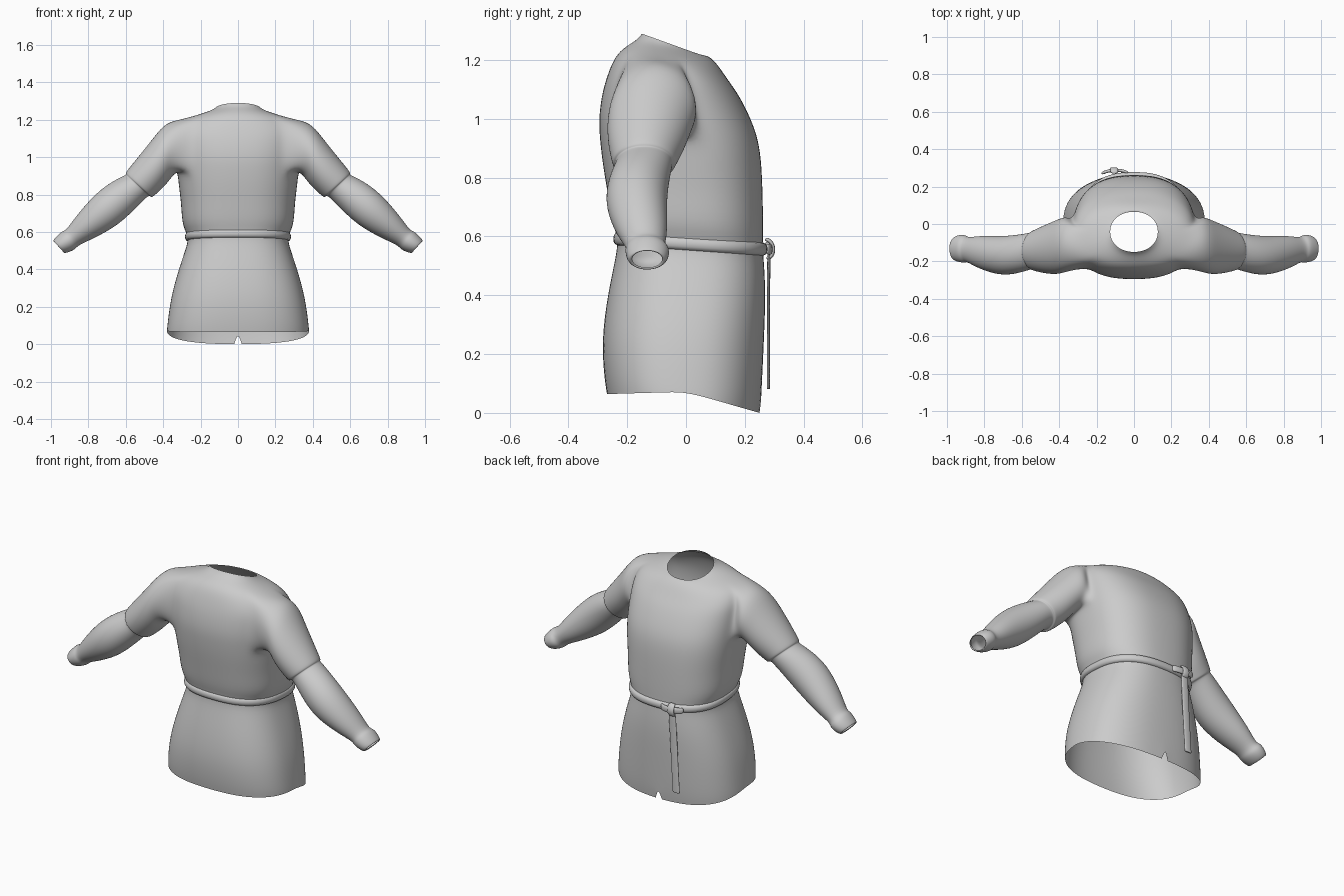
import bpy, bmesh, math
from mathutils import Vector

if "Cube" in bpy.data.objects:
    bpy.data.objects.remove(bpy.data.objects["Cube"])

cloth = bpy.data.materials.new("grey_cloth")
cloth.use_nodes = True
cloth.diffuse_color = (0.6, 0.6, 0.6, 1)
cloth.node_tree.nodes["Principled BSDF"].inputs["Base Color"].default_value = (0.6, 0.6, 0.6, 1)


def finish(bm, name, levels=2, mirror=False):
    bmesh.ops.recalc_face_normals(bm, faces=bm.faces)
    for f in bm.faces:
        f.smooth = True
    mesh = bpy.data.meshes.new(name)
    bm.to_mesh(mesh)
    bm.free()
    mesh.materials.append(cloth)
    ob = bpy.data.objects.new(name, mesh)
    bpy.context.collection.objects.link(ob)
    if mirror:
        ob.modifiers.new("mirror", "MIRROR")
    sub = ob.modifiers.new("subdivision", "SUBSURF")
    sub.levels = sub.render_levels = levels
    sub.boundary_smooth = "PRESERVE_CORNERS"
    return ob


def oval(angle, rx, y0, y1, z0, z1, p=0.8):
    """Point on a rounded-square oval whose height runs from z0 (-y) to z1 (+y)."""
    c, s = math.cos(angle), math.sin(angle)
    t = math.copysign(abs(s) ** p, s) / 2 + 0.5
    x = 0 if abs(c) < 1e-6 else math.copysign(rx * abs(c) ** p, c)
    return Vector((x, y0 + (y1 - y0) * t, z0 + (z1 - z0) * t))


def skin(bm, a, b, closed=True):
    n = len(a)
    for k in range(n if closed else n - 1):
        j = (k + 1) % n
        bm.faces.new((a[k], a[j], b[j], b[k]))


# Tunic: half body lofted from hem to neck (half width, y range, z at -y, z at +y)
BODY = [
    (.382, -.270, .250, .070, .000),
    (.380, -.280, .258, .125, .065),
    (.362, -.288, .266, .250, .240),
    (.320, -.268, .272, .400, .390),
    (.282, -.242, .268, .520, .490),
    (.262, -.230, .262, .590, .555),
    (.300, -.252, .264, .645, .615),
    (.304, -.268, .262, .750, .740),
    (.318, -.285, .258, .850, .850),
    (.325, -.294, .247, .930, .930),
    (.330, -.298, .222, 1.00, 1.00),
    (.332, -.288, .182, 1.08, 1.08),
    (.330, -.270, .145, 1.145, 1.13),
    (.305, -.242, .112, 1.215, 1.18),
    (.205, -.205, .088, 1.247, 1.205),
    (.148, -.168, .073, 1.268, 1.215),
    (.128, -.150, .066, 1.290, 1.212),
]
COLS = 16
C0, C1, R0, R1 = 4, 9, 9, 13      # columns and rows of the arm hole

bm = bmesh.new()
grid = []
for i, row in enumerate(BODY):
    ring = []
    for j in range(COLS + 1):
        co = oval(math.pi * (j / COLS - 0.5), *row, p=0.8 if i < R1 else 0.95)
        if i == 0:                # hem stays level, then dips towards +y
            co.z = 0.072 - 0.072 * max(0, co.y / row[2]) - 0.008 * max(0, -co.y / 0.27)
            if j == COLS:         # open slit at the middle of the hem
                co.x = 0.02
        ring.append(bm.verts.new(co))
    grid.append(ring)
for i in range(len(BODY) - 1):
    for j in range(COLS):
        if not (R0 <= i < R1 and C0 <= j < C1):
            bm.faces.new((grid[i][j], grid[i][j + 1], grid[i + 1][j + 1], grid[i + 1][j]))

# Arm hole border, walked from the shoulder top towards +y and round
mid = 7
border = [grid[R1][j] for j in range(mid, C1 + 1)]
border += [grid[i][C1] for i in range(R1 - 1, R0 - 1, -1)]
border += [grid[R0][j] for j in range(C1 - 1, C0 - 1, -1)]
border += [grid[i][C0] for i in range(R0 + 1, R1 + 1)]
border += [grid[R1][j] for j in range(C0 + 1, mid)]

# Sleeve, folded hem, forearm and cuff (top x, z, bottom x, z, y range)
SLEEVE = [
    (.385, 1.190, .345, .905, -.258, .045),
    (.445, 1.115, .372, .865, -.272, .025),
    (.520, 1.020, .415, .820, -.268, .000),
    (.590, .935, .448, .792, -.255, -.028),
    (.603, .915, .462, .782, -.250, -.034),
    (.598, .908, .470, .794, -.240, -.044),
    (.615, .900, .490, .785, -.242, -.045),
    (.690, .862, .570, .700, -.268, -.058),
    (.775, .795, .655, .625, -.278, -.064),
    (.875, .675, .775, .562, -.240, -.060),
    (.922, .606, .855, .528, -.202, -.074),
    (.940, .606, .868, .508, -.208, -.056),
    (.968, .580, .900, .492, -.206, -.056),
    (.992, .552, .932, .484, -.194, -.070),
    (.984, .552, .930, .494, -.184, -.080),
]
prev = border
n = len(border)
for tx, tz, bx, bz, y0, y1 in SLEEVE:
    ring = []
    for k in range(n):
        a = math.tau * (k + 0.5) / n
        u, s = 0.5 + 0.5 * math.cos(a), math.sin(a)
        ring.append(bm.verts.new((bx + (tx - bx) * u, (y0 + y1) / 2 + (y1 - y0) / 2 * s,
                                  bz + (tz - bz) * u)))
    skin(bm, prev, ring)
    prev = ring
finish(bm, "tunic", mirror=True)

# Belt: rounded band, lower at +y
bm = bmesh.new()
prev = None
for dz, out in ((-.023, -.012), (-.021, .006), (0, .012), (.021, .006), (.023, -.012)):
    ring = [bm.verts.new(oval(math.tau * k / 48, .274 + out, -.238 - out, .268 + out,
                              .592 + dz, .557 + dz)) for k in range(48)]
    if prev:
        skin(bm, prev, ring)
    prev = ring
finish(bm, "belt", 1)


def strap(name, path, width, thick, across):
    """Flat strip with a rounded edge following a path."""
    bm = bmesh.new()
    prev = None
    side = Vector(across)
    for i, p in enumerate(path):
        p = Vector(p)
        tan = Vector(path[min(i + 1, len(path) - 1)]) - Vector(path[max(i - 1, 0)])
        up = side.cross(tan).normalized()
        ring = [bm.verts.new(p + side * a * width / 2 + up * b * thick / 2)
                for a, b in ((-1, -1), (1, -1), (1, 1), (-1, 1))]
        if prev:
            skin(bm, prev, ring)
        else:
            bm.faces.new(ring)
        prev = ring
    bm.faces.new(prev)
    return finish(bm, name, 2)


# Knot: a cross bar, a wrapping loop and the hanging tail
strap("belt_knot_bar", [(-.175, .268, .566), (-.15, .282, .562), (-.1, .288, .556),
                        (-.05, .284, .556), (-.03, .27, .558)], .04, .018, (0, 0, 1))
strap("belt_knot_loop", [(-.105, .268, .592), (-.106, .288, .585), (-.108, .3, .56),
                         (-.11, .292, .53), (-.11, .272, .525)], .045, .016, (1, 0, 0))
strap("belt_tail", [(-.108, .282, .555), (-.11, .282, .51), (-.116, .28, .4), (-.124, .281, .25),
                    (-.132, .281, .12), (-.134, .281, .085), (-.134, .281, .08)],
      .05, .012, (1, 0, 0))
